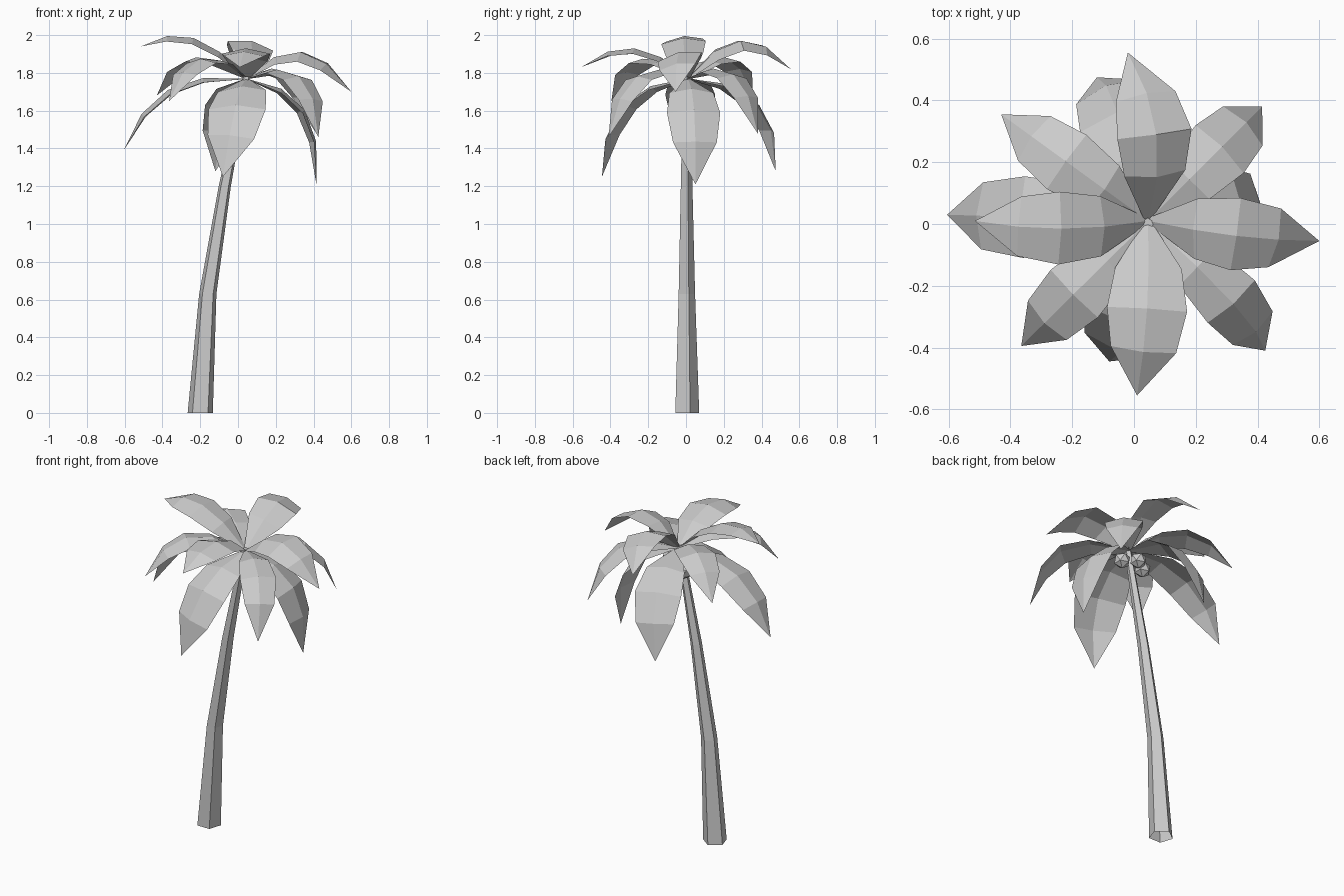
import bpy, bmesh, math
from mathutils import Vector, Matrix

cube = bpy.data.objects.get("Cube")
if cube:
    bpy.data.objects.remove(cube, do_unlink=True)

grey = bpy.data.materials.new("pale_grey")
grey.use_nodes = True
colour = (0.6, 0.6, 0.6, 1)
grey.diffuse_color = colour
grey.node_tree.nodes["Principled BSDF"].inputs["Base Color"].default_value = colour

CROWN = Vector((0.045, 0.01, 1.77))
UP = Vector((0, 0, 1))


def finish(name, bm):
    mesh = bpy.data.meshes.new(name)
    bm.to_mesh(mesh)
    bm.free()
    mesh.materials.append(grey)
    obj = bpy.data.objects.new(name, mesh)
    bpy.context.collection.objects.link(obj)
    return obj


def trunk(sections, sides=5):
    """Tapered, bent trunk lofted through (x, z, radius) sections, open below."""
    bm = bmesh.new()
    rings = []
    for x, z, r in sections:
        angles = [math.pi / 2 + math.tau * i / sides for i in range(sides)]
        rings.append([bm.verts.new((x + r * math.cos(a), r * math.sin(a), z)) for a in angles])
    for low, high in zip(rings, rings[1:]):
        for i in range(sides):
            j = (i + 1) % sides
            bm.faces.new((low[i], low[j], high[j], high[i]))
    bm.faces.new(rings[-1])
    finish("trunk", bm)


def leaf(name, tip, reach, rise, size=1.0, roll=0, sway=0):
    """Creased leaf along a quadratic curve from the crown to its tip."""
    bm = bmesh.new()
    tip = Vector(tip)
    heading = tip - CROWN
    heading.z = 0
    heading.normalize()
    left = UP.cross(heading)
    bend = CROWN.lerp(tip, reach) + left * sway
    bend.z = rise
    previous = None
    for i, width in enumerate((0.01, 0.098, 0.118, 0.097)):
        t = i / 4
        mid = CROWN.lerp(bend, t).lerp(bend.lerp(tip, t), t)
        tangent = (bend - CROWN).lerp(tip - bend, t).normalized()
        across = (left - tangent * left.dot(tangent)).normalized()
        side = Matrix.Rotation(math.radians(roll), 3, tangent) @ across
        normal = tangent.cross(side)
        w = width * size
        sag = normal * w * 0.22
        row = [bm.verts.new(p) for p in (mid + side * w - sag, mid, mid - side * w - sag)]
        if previous:
            for a in (0, 1):
                bm.faces.new((previous[a + 1], row[a + 1], row[a], previous[a]))
        previous = row
    end = bm.verts.new(tip)
    for a in (0, 1):
        bm.faces.new((previous[a + 1], end, previous[a]))
    finish(name, bm)


def coconut(name, centre):
    bm = bmesh.new()
    bmesh.ops.create_icosphere(bm, subdivisions=1, radius=0.05)
    finish(name, bm).location = centre


trunk([(-0.2, 0, 0.07), (-0.16, 0.63, 0.048), (-0.07, 1.2, 0.034), (0.045, 1.78, 0.02)])

# Upper leaves
leaf("upper_leaf_left", (0.6, -0.055, 1.7), 0.54, 2.085, 1.02, 12, -0.03)
leaf("upper_leaf_right", (-0.515, 0.01, 1.94), 0.5, 2.115, 1, -4, 0.05)
leaf("upper_leaf_back", (-0.02, 0.555, 1.82), 0.5, 2.145, 1.05, 12, -0.12)
leaf("upper_leaf_front", (0.01, -0.555, 1.83), 0.5, 2.06, 1.1, 0, 0.03)

# Diagonal leaves
leaf("diagonal_leaf_back_left", (0.415, 0.38, 1.48), 0.8, 1.96, 0.93)
leaf("diagonal_leaf_front_left", (0.425, -0.41, 1.46), 0.86, 1.95, 0.87, 0, 0.05)
leaf("diagonal_leaf_back_right", (-0.43, 0.355, 1.68), 0.62, 2.04, 0.92)
leaf("diagonal_leaf_front_right", (-0.365, -0.395, 1.65), 0.68, 2.04, 0.92)

# Hanging lower leaves
leaf("lower_leaf_left", (0.415, 0.05, 1.21), 1.16, 1.72, 1.2)
leaf("lower_leaf_right", (-0.605, 0.03, 1.39), 0.78, 1.84, 1.12)
leaf("lower_leaf_front", (-0.08, -0.445, 1.25), 0.95, 1.75, 1.33, 0, 0.07)
leaf("lower_leaf_back", (-0.12, 0.475, 1.28), 0.98, 1.775, 1.15, 0, -0.05)

# Coconuts around the trunk top
coconut("coconut_left", (0.1, 0.015, 1.685))
coconut("coconut_back", (0.035, 0.08, 1.68))
coconut("coconut_right", (-0.02, 0.05, 1.655))
